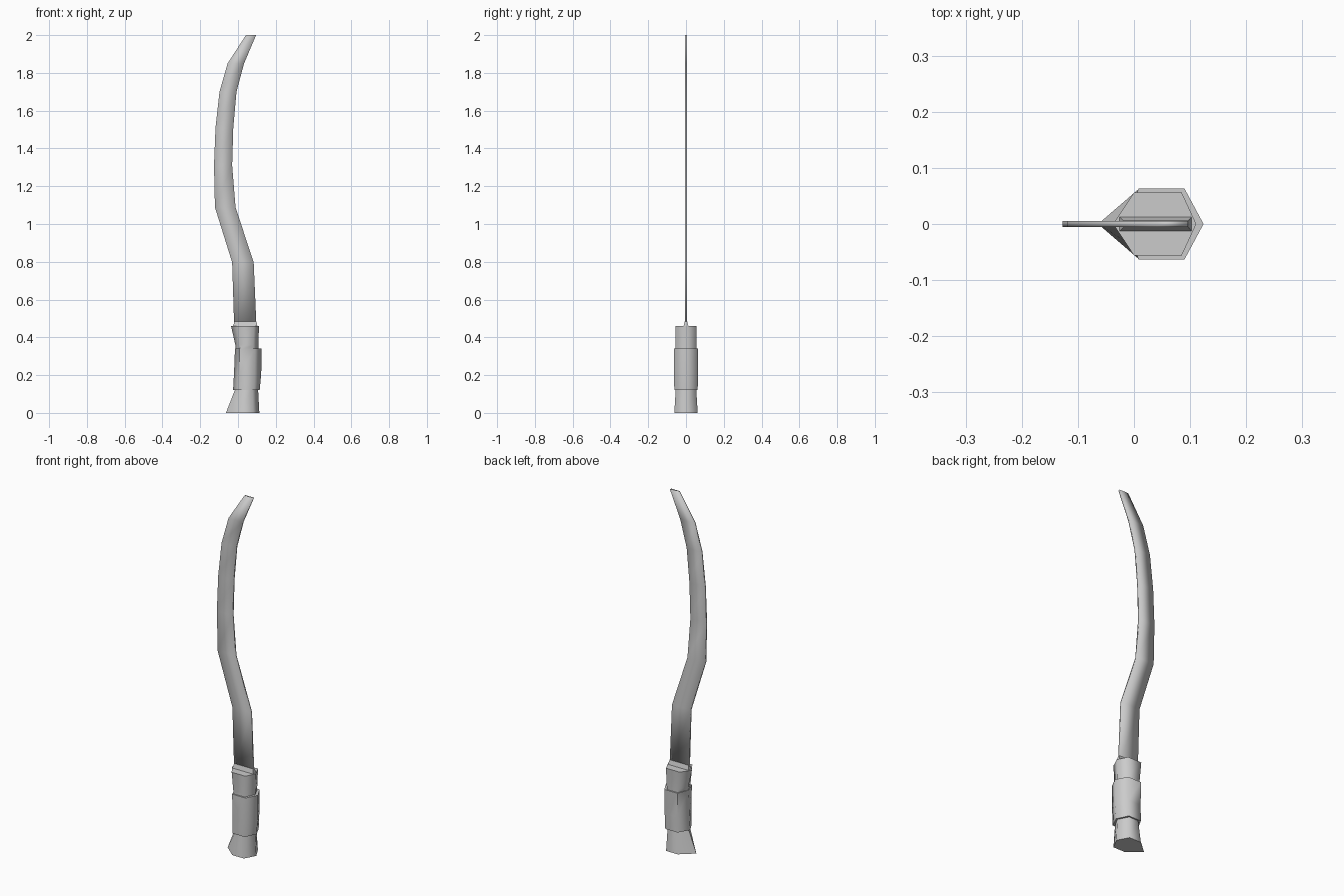
import bpy, bmesh, math

if "Cube" in bpy.data.objects:
    bpy.data.objects.remove(bpy.data.objects["Cube"])


def loft(name, rings, angle):
    """Skin a list of equal-length closed rings and cap both ends."""
    bm = bmesh.new()
    loops = [[bm.verts.new(p) for p in ring] for ring in rings]
    n = len(loops[0])
    for a, b in zip(loops, loops[1:]):
        for i in range(n):
            j = (i + 1) % n
            bm.faces.new((a[i], a[j], b[j], b[i]))
    bm.faces.new(loops[0][::-1])
    bm.faces.new(loops[-1])
    bmesh.ops.recalc_face_normals(bm, faces=bm.faces)
    mesh = bpy.data.meshes.new(name)
    bm.to_mesh(mesh)
    bm.free()
    obj = bpy.data.objects.new(name, mesh)
    bpy.context.collection.objects.link(obj)
    bpy.ops.object.select_all(action='DESELECT')
    obj.select_set(True)
    bpy.context.view_layer.objects.active = obj
    bpy.ops.object.shade_smooth_by_angle(angle=math.radians(angle))
    return obj


def hexagon(z, left, c1, c2, right, h):
    """Pointed hexagonal grip section with flat sides at y = +-h."""
    return [(left, 0, z), (c1, -h, z), (c2, -h, z),
            (right, 0, z), (c2, h, z), (c1, h, z)]


def slab(z, left, right, h):
    """Rectangular blade section."""
    return [(left, -h, z), (right, -h, z), (right, h, z), (left, h, z)]


# Flared pommel
loft("pommel", [hexagon(0, -0.064, 0.008, 0.08, 0.113, 0.062),
                hexagon(0.13, -0.013, 0.02, 0.076, 0.106, 0.054)], 65)

# Swollen middle grip
loft("grip", [hexagon(0.122, -0.026, 0.008, 0.085, 0.115, 0.062),
              hexagon(0.21, -0.021, 0.01, 0.088, 0.123, 0.063),
              hexagon(0.342, -0.016, 0.008, 0.09, 0.124, 0.063)], 65)

# Upper grip, leaning out at the top
loft("upper_grip", [hexagon(0.33, -0.013, 0.012, 0.08, 0.108, 0.056),
                    hexagon(0.36, -0.014, 0.01, 0.08, 0.108, 0.056),
                    hexagon(0.46, -0.037, 0.0, 0.085, 0.111, 0.056)], 65)

# Small tapered collar where the blade enters the grip
loft("blade_collar", [slab(0.455, -0.027, 0.104, 0.014),
                      slab(0.485, -0.019, 0.097, 0.006)], 40)

# Thin S-curved blade: height, back edge, front edge
outline = [(0.45, -0.02, 0.098), (0.797, -0.031, 0.083), (1.088, -0.122, -0.013),
           (1.31, -0.127, -0.031), (1.51, -0.119, -0.025), (1.70, -0.098, -0.008),
           (1.85, -0.055, 0.032), (2.0, 0.042, 0.096)]
loft("blade", [slab(z, a, b, 0.0055) for z, a, b in outline], 180)
